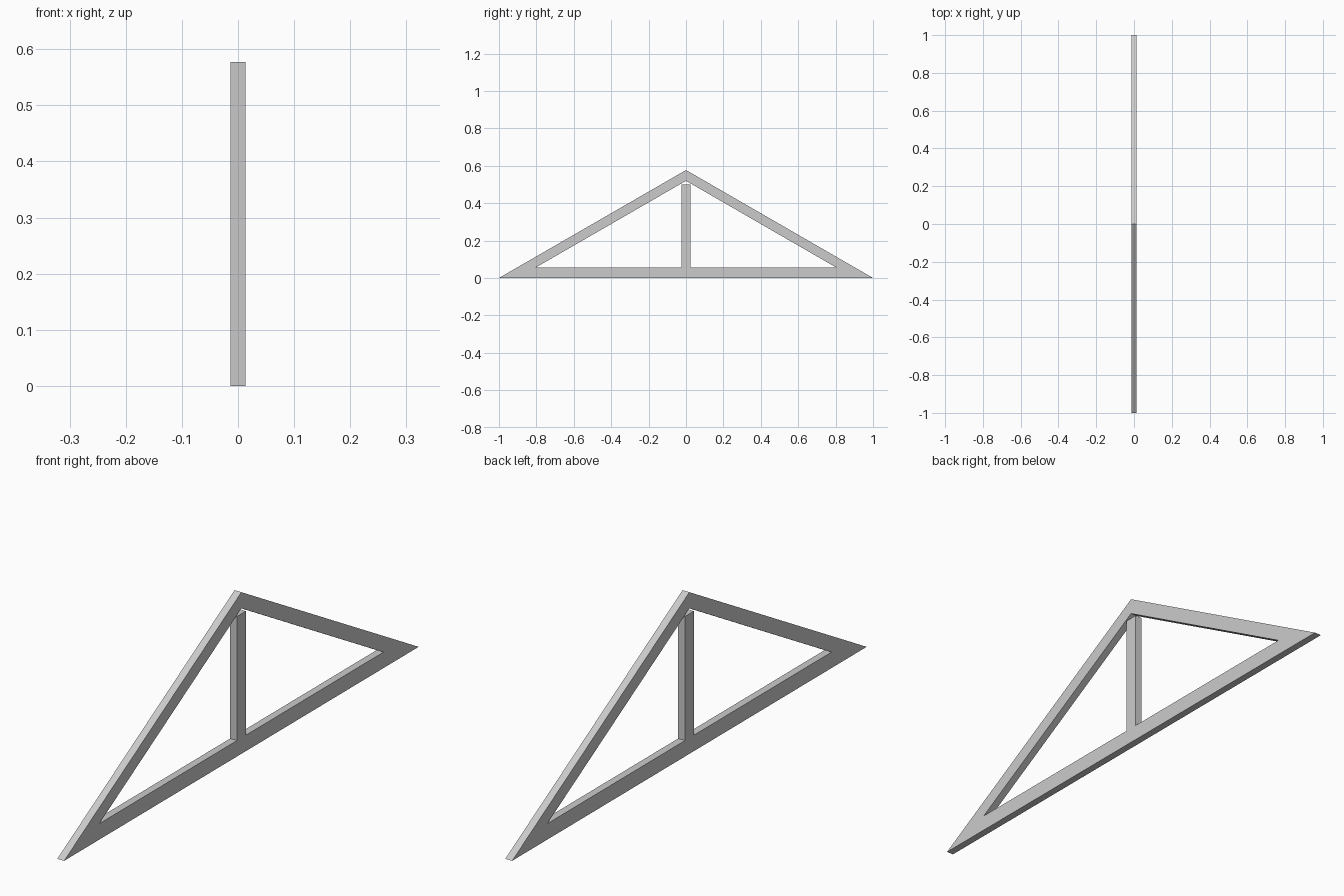
import bpy, bmesh

if "Cube" in bpy.data.objects:
    bpy.data.objects.remove(bpy.data.objects["Cube"])

WIDTH = 0.027            # thickness along x
SLOPE = 0.577            # roof pitch, also apex height
CHORD = 0.057            # tie beam height
DROP = 0.0577            # rafter thickness measured vertically


def extruded(name, profile):
    """Extrude a closed (y, z) profile symmetrically along x."""
    bm = bmesh.new()
    face = bm.faces.new([bm.verts.new((-WIDTH / 2, y, z)) for y, z in profile])
    geom = bmesh.ops.extrude_face_region(bm, geom=[face])["geom"]
    bmesh.ops.translate(bm, vec=(WIDTH, 0, 0),
                        verts=[v for v in geom if isinstance(v, bmesh.types.BMVert)])
    bmesh.ops.recalc_face_normals(bm, faces=bm.faces)
    mesh = bpy.data.meshes.new(name)
    bm.to_mesh(mesh)
    bm.free()
    obj = bpy.data.objects.new(name, mesh)
    bpy.context.collection.objects.link(obj)
    return obj


# Tie beam with ends cut to the roof pitch
shoulder = 1 - CHORD / SLOPE
extruded("tie_beam", [(-1, 0), (1, 0), (shoulder, CHORD), (-shoulder, CHORD)])

# Rafters, mitred at the apex and seated on the tie beam
inner = (SLOPE - DROP - CHORD) / SLOPE
for side, name in ((-1, "front_rafter"), (1, "back_rafter")):
    extruded(name, [(0, SLOPE), (0, SLOPE - DROP),
                    (side * inner, CHORD), (side * shoulder, CHORD)])

# King post, stopping just short of the apex
extruded("king_post", [(-0.025, CHORD), (0.025, CHORD), (0.025, 0.5), (-0.025, 0.5)])
